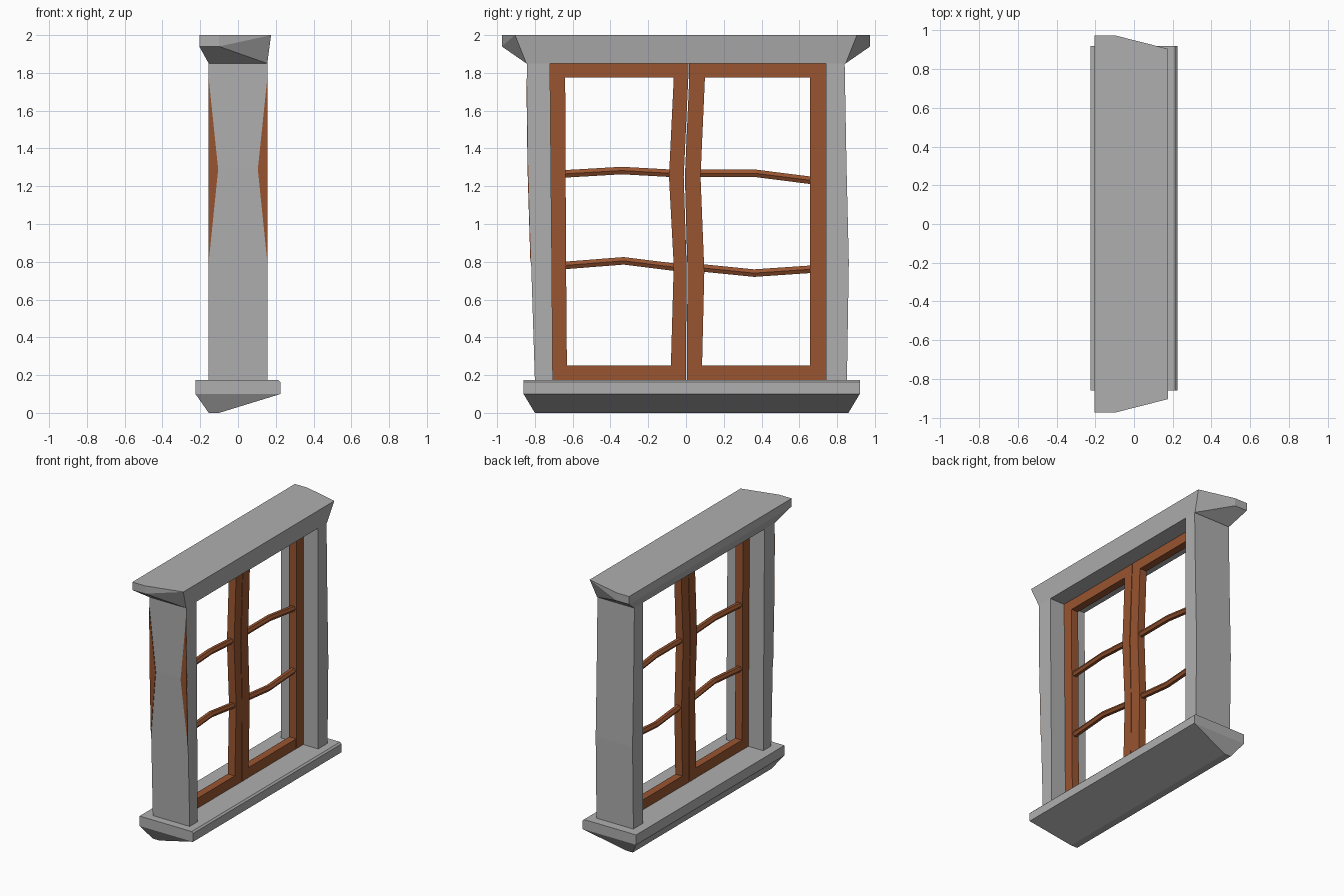
import bpy, bmesh, math
from mathutils import Vector

if "Cube" in bpy.data.objects:
    bpy.data.objects.remove(bpy.data.objects["Cube"])


def material(name, rgb):
    m = bpy.data.materials.new(name)
    m.diffuse_color = (*rgb, 1)
    m.use_nodes = True
    m.node_tree.nodes["Principled BSDF"].inputs["Base Color"].default_value = m.diffuse_color
    return m


stone = material("grey stone", (0.43, 0.43, 0.43))
wood = material("brown wood", (0.32, 0.09, 0.03))


def finish(name, bm, mat):
    bmesh.ops.recalc_face_normals(bm, faces=bm.faces[:])
    me = bpy.data.meshes.new(name)
    bm.to_mesh(me)
    bm.free()
    me.materials.append(mat)
    ob = bpy.data.objects.new(name, me)
    bpy.context.collection.objects.link(ob)
    return ob


def hull(name, points, mat):
    bm = bmesh.new()
    for p in points:
        bm.verts.new(p)
    bmesh.ops.convex_hull(bm, input=bm.verts[:])
    bmesh.ops.dissolve_limit(bm, angle_limit=0.01, verts=bm.verts[:], edges=bm.edges[:])
    return finish(name, bm, mat)


def loft(name, rings, mat):
    # closed solid through successive rings of points
    bm = bmesh.new()
    vs = [[bm.verts.new(p) for p in r] for r in rings]
    n = len(vs[0])
    for a, b in zip(vs, vs[1:]):
        for i in range(n):
            j = (i + 1) % n
            bm.faces.new((a[i], a[j], b[j], b[i]))
    bm.faces.new(vs[0])
    bm.faces.new(vs[-1])
    return finish(name, bm, mat)


def upright(name, rows, half, mat):
    # rows of (z, y0, y1), thickness +-half in x
    return loft(name, [[(-half, a, z), (half, a, z), (half, b, z), (-half, b, z)]
                       for z, a, b in rows], mat)


def bar(name, path, r=0.023):
    # six-sided bent glazing bar along (y, z) points
    rings = []
    for y, z in path:
        rings.append([(r * math.cos(k * math.pi / 3), y, z + r * math.sin(k * math.pi / 3))
                      for k in range(6)])
    return loft(name, rings, wood)


# lintel with undercut flared ends
pts = []
for s in (-1, 1):
    pts += [(-0.205, s * .975, 2), (-0.1, s * .975, 2), (0.175, s * .905, 2),
            (-0.205, s * .975, 1.94), (-0.1, s * .975, 1.94),
            (-0.155, s * .845, 1.85), (0.155, s * .845, 1.85)]
hull("lintel", pts, stone)

# sill with sloping underside
pts = []
for y, yb in ((-0.86, -0.80), (0.92, 0.86)):
    pts += [(-0.225, y, .175), (0.213, y, .175), (0.225, y, .163),
            (-0.225, y, .10), (0.225, y, .10), (-0.155, yb, 0), (-0.1, yb, 0)]
hull("sill", pts, stone)

# stone jambs
upright("left_jamb", [(.17, -.80, -.705), (.8, -.82, -.71), (1.3, -.835, -.715), (1.855, -.842, -.72)], .155, stone)
upright("right_jamb", [(.17, .852, .74), (.8, .862, .74), (1.3, .85, .74), (1.855, .84, .74)], .155, stone)

# exposed wood slivers on the outer face of the left jamb
for s, side in ((-1, "back"), (1, "front")):
    tri = [(s * .155, -.821, .8), (s * .155, -.842, 1.77), (s * .105, -.836, 1.29), (s * .155, -.836, 1.29)]
    hull("jamb_sliver_" + side, [(x, y + d, z) for x, y, z in tri for d in (-.003, .003)], wood)

# wobbly sash stiles
D = 0.03
upright("left_outer_stile", [(.17, -.71, -.63), (.8, -.715, -.635), (1.85, -.725, -.64)], D, wood)
upright("left_inner_stile", [(.17, -.08, -.001), (.25, -.08, 0), (.78, -.065, .003), (1.25, -.09, -.012),
                             (1.77, -.065, .012), (1.85, -.063, .012)], D, wood)
upright("right_inner_stile", [(.17, .004, .084), (.25, .004, .085), (.75, .008, .097), (1.25, -.006, .077),
                              (1.77, .017, .1), (1.85, .017, .1)], D, wood)
upright("right_outer_stile", [(.17, .745, .657), (.8, .745, .657), (1.85, .745, .657)], D, wood)

# sash rails
for nm, z0, z1 in (("bottom", .17, .25), ("top", 1.775, 1.855)):
    upright("left_%s_rail" % nm, [(z0, -.66, -.04), (z1, -.66, -.04)], D - .001, wood)
    upright("right_%s_rail" % nm, [(z0, .04, .69), (z1, .04, .69)], D - .001, wood)

# bent glazing bars
bar("left_upper_bar", [(-.65, 1.265), (-.34, 1.283), (-.07, 1.268)])
bar("left_lower_bar", [(-.65, .78), (-.33, .805), (-.05, .77)])
bar("right_upper_bar", [(.06, 1.268), (.37, 1.268), (.67, 1.23)])
bar("right_lower_bar", [(.08, .768), (.36, .74), (.67, .761)])
